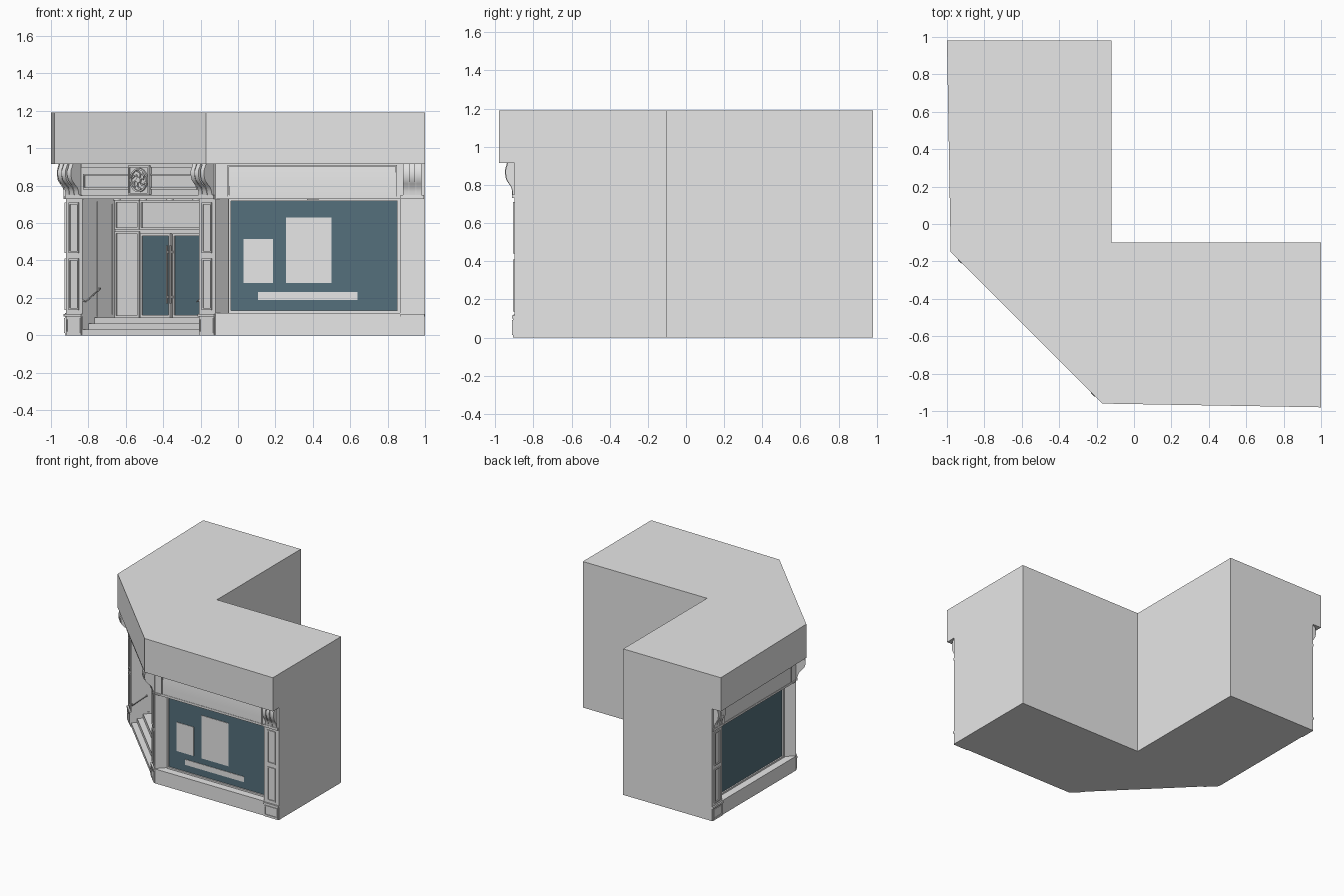
import bpy, bmesh, math
from mathutils import Matrix, Vector

old = bpy.data.objects.get("Cube")
if old:
    bpy.data.objects.remove(old, do_unlink=True)


def material(name, colour):
    m = bpy.data.materials.new(name)
    m.use_nodes = True
    m.diffuse_color = (*colour, 1)
    m.node_tree.nodes["Principled BSDF"].inputs["Base Color"].default_value = (*colour, 1)
    return m


STONE = material("pale grey", (0.8, 0.8, 0.8))
GLASS = material("teal glass", (0.09, 0.16, 0.2))

# Wall frames: local (along, outward, up) to world
R = math.sqrt(0.5)
FRONT = Matrix(((1, 0, 0, 0), (0, -1, 0, -0.9), (0, 0, 1, 0), (0, 0, 0, 1)))
CORNER = Matrix(((R, -R, 0, -0.52), (-R, -R, 0, -0.5), (0, 0, 1, 0), (0, 0, 0, 1)))
SIDE = Matrix(((0, -1, 0, -0.92), (0.964, 0, 0, 0.016), (0, 0, 1, 0), (0, 0, 0, 1)))
WORLD = Matrix.Identity(4)


def finish(name, bm, frame=WORLD, mat=STONE, smooth=False):
    bm.transform(frame)
    bmesh.ops.recalc_face_normals(bm, faces=bm.faces)
    mesh = bpy.data.meshes.new(name)
    bm.to_mesh(mesh)
    bm.free()
    mesh.materials.append(mat)
    ob = bpy.data.objects.new(name, mesh)
    bpy.context.collection.objects.link(ob)
    if smooth:
        bpy.ops.object.select_all(action="DESELECT")
        ob.select_set(True)
        bpy.context.view_layer.objects.active = ob
        bpy.ops.object.shade_smooth_by_angle(angle=math.radians(35))
    return ob


def sweep(bm, points, direction):
    face = bm.faces.new([bm.verts.new(p) for p in points])
    new = bmesh.ops.extrude_face_region(bm, geom=[face])["geom"]
    moved = [v for v in new if isinstance(v, bmesh.types.BMVert)]
    bmesh.ops.translate(bm, verts=moved, vec=Vector(direction))


def prism(name, outline, z0, z1):
    bm = bmesh.new()
    sweep(bm, [(x, y, z0) for x, y in outline], (0, 0, z1 - z0))
    return finish(name, bm)


def boxes(name, frame, items, mat=STONE):
    bm = bmesh.new()
    for u0, u1, o0, o1, z0, z1 in items:
        sweep(bm, [(u0, o0, z0), (u1, o0, z0), (u1, o1, z0), (u0, o1, z0)], (0, 0, z1 - z0))
    return finish(name, bm, frame, mat)


def ring(u0, u1, z0, z1, w, o0, o1):
    """Four bars of a rectangular moulding."""
    return [(u0, u1, o0, o1, z0, z0 + w), (u0, u1, o0, o1, z1 - w, z1),
            (u0, u0 + w, o0, o1, z0 + w, z1 - w), (u1 - w, u1, o0, o1, z0 + w, z1 - w)]


def profile(name, frame, strips, points):
    """Sweep an (outward, up) profile along the wall for each strip."""
    bm = bmesh.new()
    for u0, u1, scale in strips:
        sweep(bm, [(u0, o * scale, z) for o, z in points], (u1 - u0, 0, 0))
    return finish(name, bm, frame, smooth=True)


def at(frame, *pairs):
    return [(frame @ Vector((u, o, 0))).xy[:] for u, o in pairs]


# Building shell, stacked in bands with window and entrance recesses
FLOOR, SILL, HEAD, EAVE, TOP = 0.095, 0.12, 0.73, 0.915, 1.19
DEEP, STEP, DOORWAY = -0.245, -0.09, 0.44
BACK = [(-0.12, 0.98), (-0.12, -0.1), (1, -0.1)]
WINDOW = [(1, 0), (0.865, 0), (0.865, -0.07), (-0.05, -0.07), (-0.12, 0)]


def shell(window, depth):
    bay = WINDOW if window else [WINDOW[0], WINDOW[-1]]
    door = [(DOORWAY, 0), (DOORWAY, depth), (-DOORWAY, depth), (-DOORWAY, 0)]
    return (BACK + at(FRONT, *bay) + (at(CORNER, *door) if depth else [])
            + at(SIDE, *reversed(bay)))


prism("base", shell(False, STEP), 0, FLOOR)
prism("stall_riser", shell(False, DEEP), FLOOR, SILL)
prism("walls", shell(True, DEEP), SILL, HEAD)
prism("fascia_band", shell(False, 0), HEAD, EAVE)
prism("parapet", BACK + [(1, -0.98), (-0.17, -0.96), (-0.98, -0.15), (-1, 0.98)], EAVE, TOP)

# Entrance steps
boxes("entrance_steps", CORNER, [(-DOORWAY, DOORWAY, STEP - 0.01, 0, 0, 0.03),
                                 (-DOORWAY, DOORWAY, STEP - 0.01, -0.045, 0.03, 0.062)])

# Pilasters with panels, plinths, capitals and scrolled brackets
SCROLL = [(-0.01, 0.745), (0.01, 0.75), (0.012, 0.77), (0.018, 0.79), (0.033, 0.81),
          (0.045, 0.83), (0.05, 0.855), (0.05, 0.88), (0.044, 0.9), (0.04, EAVE), (-0.01, EAVE)]


def pilaster(name, frame, c, half, reach):
    h = half - 0.004
    parts = [(c - h, c + h, -0.01, 0.006, 0, 0.1), (c - half, c + half, -0.01, 0.012, 0.1, 0.115),
             (c - h, c + h, -0.01, 0.012, HEAD, 0.75)]
    parts += ring(c - h + 0.005, c + h - 0.005, 0.012, 0.092, 0.008, 0, 0.011)
    for z0, z1 in ((0.135, 0.41), (0.44, 0.71)):
        parts += ring(c - 0.037, c + 0.037, z0, z1, 0.01, -0.01, 0.007)
    boxes(name, frame, parts)
    strips = [(c + d - 0.014, c + d + 0.014, reach * s)
              for d, s in ((-0.036, 1), (0, 1.08), (0.036, 1))]
    strips.append((c - 0.045, c + 0.045, reach * 0.85))
    profile(name + "_bracket", frame, strips, SCROLL)


pilaster("front_pilaster", FRONT, 0.932, 0.066, 0.9)
pilaster("side_pilaster", SIDE, 0.932, 0.066, 0.9)
pilaster("corner_pilaster_left", CORNER, 0.503, 0.062, 1.5)
pilaster("corner_pilaster_right", CORNER, -0.503, 0.062, 1.5)


# Shop windows: glass, frame, sill and sign panel
def shop_window(name, frame):
    u0, u1 = -0.045, 0.85
    boxes(name + "_glass", frame, [(u0, u1, -0.08, -0.066, 0.13, 0.725)], GLASS)
    trim = ring(u0 - 0.005, 0.865, SILL, HEAD, 0.013, -0.075, -0.055)
    trim += [(-0.11, 0.865, -0.01, 0.005, 0.108, SILL), (-0.11, 0.865, -0.01, 0.008, HEAD, 0.742)]
    trim += ring(u0 - 0.01, u1, 0.742, 0.91, 0.008, -0.01, 0.012)
    trim.append((0.37, 0.43, -0.05, -0.03, 0.722, HEAD))
    boxes(name + "_trim", frame, trim)
    profile(name + "_sign_panel", frame, [(u0, u1 - 0.008, 1)],
            [(-0.01, 0.75), (0.009, 0.75), (0.008, 0.8), (0.006, 0.85), (0.001, 0.9), (-0.01, 0.9)])


shop_window("front_window", FRONT)
shop_window("side_window", SIDE)
boxes("window_posters", FRONT, [(0.03, 0.187, -0.067, -0.062, 0.28, 0.515),
                                (0.257, 0.5, -0.067, -0.062, 0.28, 0.63),
                                (0.107, 0.64, -0.067, -0.062, 0.188, 0.232)])

# Entrance: double doors, side panels and transom
glass, trim, handles = [], [], []
for s in (-1, 1):
    a, b = sorted((s * 0.02, s * 0.224))
    glass.append((a, b, DEEP - 0.01, DEEP + 0.008, 0.103, 0.53))
    trim += ring(a - 0.012, b + 0.012, FLOOR, 0.543, 0.013, DEEP - 0.01, DEEP + 0.014)
    a, b = sorted((s * 0.25, s * 0.435))
    trim += ring(a, b, FLOOR, 0.555, 0.012, DEEP - 0.01, DEEP + 0.01)
    trim += ring(a, b, 0.565, 0.722, 0.012, DEEP - 0.01, DEEP + 0.01)
    a, b = sorted((s * 0.008, s * 0.016))
    handles.append((a, b, DEEP + 0.03, DEEP + 0.038, 0.17, 0.48))
    handles += [(a, b, DEEP, DEEP + 0.032, z, z + 0.01) for z in (0.2, 0.44)]
    # Moulding on the side walls of the porch
    a, b = sorted((s * 0.435, s * 0.45))
    trim += [(a, b, -0.12, -0.108, 0.1, 0.715), (a, b, -0.235, -0.223, 0.1, 0.715),
             (a, b, -0.223, -0.12, 0.703, 0.715), (a, b, -0.223, -0.12, 0.1, 0.112)]
trim += ring(-0.245, 0.245, 0.565, 0.722, 0.012, DEEP - 0.01, DEEP + 0.01)
boxes("door_glass", CORNER, glass, GLASS)
boxes("entrance_trim", CORNER, trim)
boxes("door_handles", CORNER, handles)

# Entrance fascia mouldings
boxes("entrance_fascia", CORNER,
      [(-0.445, 0.445, -0.01, 0.012, HEAD, 0.748), (-0.445, 0.445, -0.01, 0.008, 0.898, EAVE)]
      + ring(-0.43, 0.43, 0.78, 0.862, 0.009, -0.01, 0.008)
      + ring(-0.08, 0.08, 0.752, 0.908, 0.01, -0.01, 0.018)
      + [(-0.075, 0.075, -0.01, 0.01, 0.757, 0.903)])

# Rosette: rim, hub and curling petals
hub = Vector((0, 0.01, 0.83))
bm = bmesh.new()
for r0, r1, h in ((0.055, 0.064, 0.01), (0, 0.016, 0.012)):
    n = 32
    ends = [[Vector((r * math.cos(i * math.tau / n), 0, r * math.sin(i * math.tau / n))) + hub
             for i in range(n)] for r in (r0, r1)]
    if r0 == 0:
        sweep(bm, ends[1], (0, h, 0))
    else:
        for i in range(n):
            j = (i + 1) % n
            sweep(bm, [ends[0][i], ends[1][i], ends[1][j], ends[0][j]], (0, h, 0))
for k in range(6):
    path = []
    for r, bend in ((0.014, 0), (0.035, 0.35), (0.053, 0.95), (0.05, 0.6), (0.035, 0.05)):
        a = k * math.tau / 6 + bend
        path.append(hub + Vector((r * math.cos(a), 0, r * math.sin(a))))
    sweep(bm, path, (0, 0.007, 0))
finish("rosette", bm, CORNER)

# Handrails beside the steps
for side, s in (("left", 1), ("right", -1)):
    curve = bpy.data.curves.new("handrail_" + side, "CURVE")
    curve.dimensions = "3D"
    curve.bevel_depth = 0.004
    curve.bevel_resolution = 1
    curve.use_fill_caps = True
    line = curve.splines.new("POLY")
    path = [(0.44, -0.005, 0.185), (0.42, -0.005, 0.18), (0.42, -0.115, 0.25), (0.44, -0.115, 0.25)]
    line.points.add(len(path) - 1)
    for p, (u, o, z) in zip(line.points, path):
        p.co = (*(CORNER @ Vector((s * u, o, z))), 1)
    curve.materials.append(STONE)
    bpy.context.collection.objects.link(bpy.data.objects.new("handrail_" + side, curve))

# Porch ceiling lamps
bm = bmesh.new()
for u in (-0.3, -0.1, 0.1, 0.3):
    bmesh.ops.create_cone(bm, cap_ends=True, segments=16, radius1=0.02, radius2=0.02, depth=0.012,
                          matrix=Matrix.Translation((u, -0.12, HEAD - 0.004)))
finish("porch_lamps", bm, CORNER, smooth=True)
